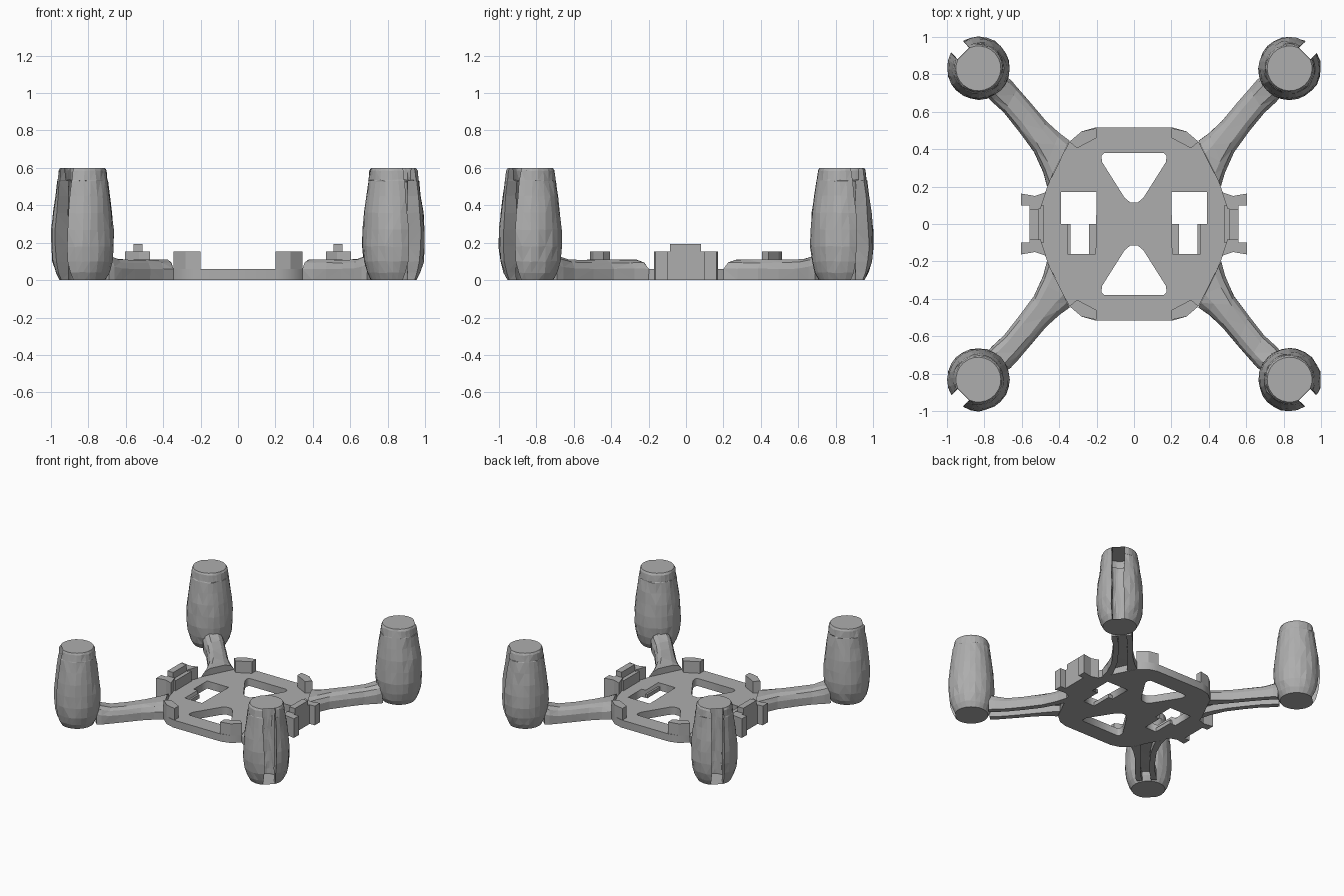
import bpy, bmesh, math, random
from mathutils import Vector

if "Cube" in bpy.data.objects:
    bpy.data.objects.remove(bpy.data.objects["Cube"])
random.seed(4)

grey = bpy.data.materials.new("plain grey")
grey.use_nodes = True
COLOUR = (0.42, 0.42, 0.42, 1)
grey.diffuse_color = COLOUR
grey.node_tree.nodes["Principled BSDF"].inputs["Base Color"].default_value = COLOUR


def finish(name, bm, sx=1, sy=1):
    """Mirror into a quadrant, fix the normals and add the object."""
    for v in bm.verts:
        v.co.x *= sx
        v.co.y *= sy
    bmesh.ops.recalc_face_normals(bm, faces=bm.faces)
    mesh = bpy.data.meshes.new(name)
    bm.to_mesh(mesh)
    bm.free()
    mesh.materials.append(grey)
    ob = bpy.data.objects.new(name, mesh)
    bpy.context.collection.objects.link(ob)
    return ob


def loft(name, rings, sx, sy, jitter):
    """Skin closed rings of equal length and cap both ends."""
    bm = bmesh.new()
    loops = [[bm.verts.new(p) for p in ring] for ring in rings]
    n = len(loops[0])
    for a, b in zip(loops, loops[1:]):
        for i in range(n):
            j = (i + 1) % n
            bm.faces.new((a[i], a[j], b[j], b[i]))
    bm.faces.new(loops[0])
    bm.faces.new(loops[-1])
    for v in bm.verts:
        if 0.01 < v.co.z < 0.59:
            v.co += Vector([random.uniform(-jitter, jitter) for _ in range(3)])
    bmesh.ops.triangulate(bm, faces=bm.faces)
    return finish(name, bm, sx, sy)


def prism(name, outline, z0, z1, sx=1, sy=1):
    rings = [[(x, y, z) for x, y in outline] for z in (z0, z1)]
    return loft(name, rings, sx, sy, 0)


def rect(x0, x1, y0, y1):
    return [(x0, y0), (x1, y0), (x1, y1), (x0, y1)]


# Base plate: octagonal outline with windows, as a filled curve turned to mesh
quarter = [(0.5, 0.1), (0.46, 0.21), (0.345, 0.44), (0.28, 0.495), (0.21, 0.515)]
outline = (quarter + [(-x, y) for x, y in reversed(quarter)]
           + [(-x, -y) for x, y in quarter] + [(x, -y) for x, y in reversed(quarter)])
half_tri = [(0.02, 0.115), (0.05, 0.14), (0.17, 0.33), (0.175, 0.365), (0.16, 0.38)]
triangle = half_tri + [(-x, y) for x, y in reversed(half_tri)]
window = [(0.2, 0.17), (0.39, 0.17), (0.39, 0), (0.355, 0), (0.355, -0.16), (0.205, -0.16)]
loops = [outline, triangle, [(x, -y) for x, y in triangle],
         window, [(-x, y) for x, y in window]]
curve = bpy.data.curves.new("base_plate", "CURVE")
curve.dimensions = "2D"
curve.fill_mode = "BOTH"
curve.extrude = 0.03
for pts in loops:
    spline = curve.splines.new("POLY")
    spline.points.add(len(pts) - 1)
    for p, (x, y) in zip(spline.points, pts):
        p.co = (x, y, 0, 1)
    spline.use_cyclic_u = True
temp = bpy.data.objects.new("plate_curve", curve)
bpy.context.collection.objects.link(temp)
bpy.context.view_layer.update()
plate_bm = bmesh.new()
plate_bm.from_mesh(temp.to_mesh())
temp.to_mesh_clear()
bpy.data.objects.remove(temp)
bmesh.ops.remove_doubles(plate_bm, verts=plate_bm.verts, dist=0.0001)
for v in plate_bm.verts:
    v.co.z += 0.03
finish("base_plate", plate_bm)

# Motor pod: height, outer radius, inner radius
POD = [(0, 0.122, 0.075), (0.04, 0.143, 0.075), (0.1, 0.16, 0.075), (0.18, 0.168, 0.075),
       (0.27, 0.166, 0.075), (0.36, 0.158, 0.075), (0.45, 0.146, 0.075),
       (0.53, 0.135, 0.075), (0.535, 0.134, 0.093), (0.585, 0.128, 0.095), (0.6, 0.12, 0.1)]
CENTRE = 0.832
SLOT = 0.045


def pod_ring(z, outer, inner, steps=22):
    """C-shaped section whose parallel-sided slot opens along the diagonal."""
    ring = []
    for r, flip in ((outer, False), (inner, True)):
        gap = math.asin(SLOT / r)
        arc = []
        for i in range(steps + 1):
            a = math.pi / 4 + gap + (2 * math.pi - 2 * gap) * i / steps
            arc.append((CENTRE + r * math.cos(a), CENTRE + r * math.sin(a), z))
        ring += arc[::-1] if flip else arc
    return ring


# Arm: edge points on both sides and height at each station
ARM = [((0.345, 0.445), (0.465, 0.2), 0.11), ((0.4, 0.485), (0.485, 0.275), 0.11),
       ((0.47, 0.55), (0.535, 0.385), 0.11), ((0.55, 0.645), (0.615, 0.495), 0.108),
       ((0.62, 0.725), (0.695, 0.595), 0.112), ((0.66, 0.77), (0.76, 0.655), 0.13),
       ((0.69, 0.79), (0.79, 0.69), 0.15)]
# Arched section with a wire channel underneath: position across, share of height
SECTION = [(0, 0), (0, 0.55), (0.1, 0.85), (0.28, 1), (0.72, 1), (0.9, 0.85), (1, 0.55),
           (1, 0), (0.72, 0), (0.72, 0.45), (0.28, 0.45), (0.28, 0)]


def arm_ring(a, b, h):
    a, b = Vector(a), Vector(b)
    return [(*a.lerp(b, t), h * k) for t, k in SECTION]


corner_clip = [(0.2, 0.512), (0.28, 0.495), (0.345, 0.44), (0.305, 0.405), (0.2, 0.46)]
side_prong = [(0.47, 0.17), (0.53, 0.15), (0.605, 0.163), (0.605, 0.1), (0.56, 0.1),
              (0.56, 0.08), (0.5, 0.08)]

for sy, end in ((-1, "front"), (1, "back")):
    for sx, side in ((1, "left"), (-1, "right")):
        tag = f"{end}_{side}"
        loft(f"{tag}_motor_pod", [pod_ring(*p) for p in POD], sx, sy, 0.003)
        loft(f"{tag}_arm", [arm_ring(*s) for s in ARM], sx, sy, 0.002)
        prism(f"{tag}_corner_clip", corner_clip, 0.05, 0.152, sx, sy)
        prism(f"{tag}_side_prong", side_prong, 0, 0.152, sx, sy)

# Side clip walls and the low ledges in the windows
for sx, side in ((1, "left"), (-1, "right")):
    prism(f"{side}_clip_wall", rect(0.51, 0.56, -0.085, 0.08), 0, 0.192, sx)
    prism(f"{side}_clip_step", rect(0.48, 0.515, -0.1, 0.1), 0, 0.14, sx)
    prism(f"{side}_inner_ledge", rect(0.2, 0.24, -0.165, 0), 0, 0.03, sx)
    prism(f"{side}_outer_ledge", rect(0.34, 0.36, -0.165, 0), 0, 0.03, sx)
